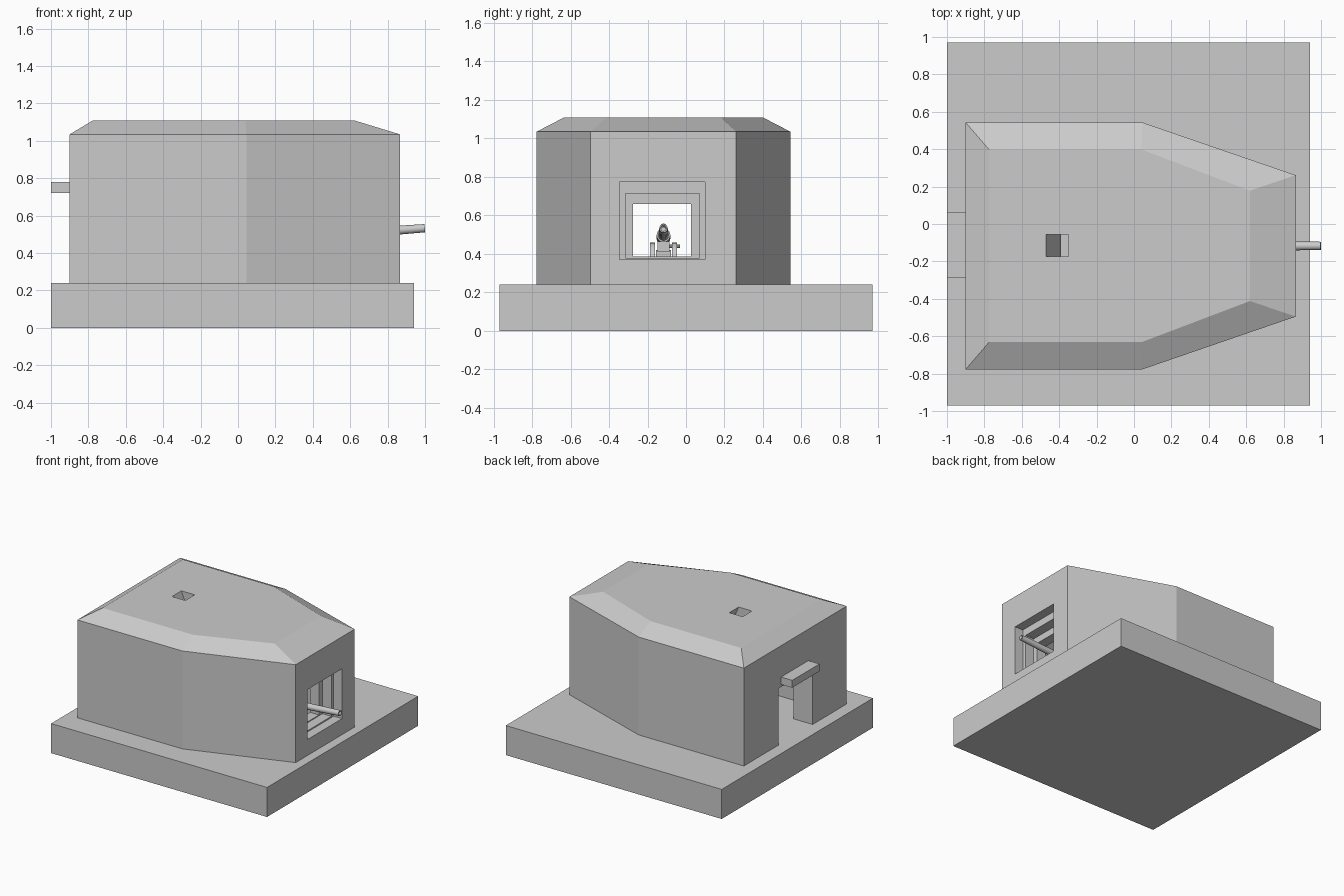
import bpy, bmesh, math
from mathutils import Vector

if "Cube" in bpy.data.objects:
    bpy.data.objects.remove(bpy.data.objects["Cube"])

YC = -0.117  # centre line of the bunker


def finish(name, bm):
    bmesh.ops.recalc_face_normals(bm, faces=bm.faces[:])
    me = bpy.data.meshes.new(name)
    bm.to_mesh(me)
    bm.free()
    ob = bpy.data.objects.new(name, me)
    bpy.context.collection.objects.link(ob)
    return ob


def loft(name, rings):
    """Closed solid through rings of equal point count."""
    bm = bmesh.new()
    vs = [[bm.verts.new(p) for p in r] for r in rings]
    n = len(vs[0])
    for a, b in zip(vs, vs[1:]):
        for i in range(n):
            j = (i + 1) % n
            bm.faces.new((a[i], a[j], b[j], b[i]))
    bm.faces.new(vs[0][::-1])
    bm.faces.new(vs[-1])
    return finish(name, bm)


def rect(x0, x1, y0, y1, z):
    return [(x0, y0, z), (x1, y0, z), (x1, y1, z), (x0, y1, z)]


def box(name, x0, x1, y0, y1, z0, z1):
    return loft(name, [rect(x0, x1, y0, y1, z0), rect(x0, x1, y0, y1, z1)])


def rod(name, p, q, r0, r1=None, seg=16):
    p, q = Vector(p), Vector(q)
    bm = bmesh.new()
    bmesh.ops.create_cone(bm, cap_ends=True, segments=seg, radius1=r0,
                          radius2=r0 if r1 is None else r1, depth=(q - p).length)
    rot = Vector((0, 0, 1)).rotation_difference(q - p).to_matrix().to_4x4()
    rot.translation = (p + q) / 2
    bm.transform(rot)
    ob = finish(name, bm)
    bpy.context.view_layer.objects.active = ob
    ob.select_set(True)
    bpy.ops.object.shade_smooth_by_angle(angle=math.radians(40))
    ob.select_set(False)
    return ob


def outline(xb, xm, xf, half_b, half_f, z):
    """Six-sided plan: square at the back, tapering to the front."""
    half = [(xb, half_b), (xm, half_b), (xf, half_f)]
    return [(x, YC + h, z) for x, h in half] + [(x, YC - h, z) for x, h in half[::-1]]


def cut(target, cutter):
    cutter.hide_render = True
    m = target.modifiers.new("cut", 'BOOLEAN')
    m.operation, m.solver, m.object = 'DIFFERENCE', 'EXACT', cutter
    bpy.context.view_layer.objects.active = target
    bpy.ops.object.modifier_apply(modifier=m.name)
    bpy.data.objects.remove(cutter)


# foundation slab
box("foundation_slab", -1, 0.94, -0.97, 0.97, 0, 0.24)

# bunker shell with bevelled roof
shell = loft("bunker_shell", [outline(-0.9, 0.045, 0.865, 0.66, 0.378, 0.24),
                              outline(-0.9, 0.045, 0.865, 0.66, 0.378, 1.035),
                              outline(-0.775, 0.04, 0.62, 0.515, 0.295, 1.11)])
# inner room
cut(shell, loft("room_cutter", [outline(-0.73, 0.015, 0.63, 0.49, 0.28, z) for z in (0.2, 0.92)]))
# doorway
cut(shell, box("door_cutter", -1.05, -0.6, -0.34, 0.1, 0.2, 0.7))
# stepped gun opening, narrowing inward
for x0, y0, y1, z0, z1 in ((0.79, -0.345, 0.10, 0.37, 0.775),
                           (0.71, -0.315, 0.07, 0.38, 0.715),
                           (0.55, -0.275, 0.025, 0.387, 0.66)):
    cut(shell, box("embrasure_cutter", x0, 0.95, y0, y1, z0, z1))
# slanted roof vent
cut(shell, loft("vent_cutter", [rect(x, x + 0.12, -0.175, -0.055, z)
                                for x, z in ((-0.36, 0.85), (-0.496, 1.17))]))

# lintel above the door
box("door_lintel", -1, -0.895, -0.285, 0.065, 0.72, 0.78)


# field gun
def axis(x):
    return (x, YC, 0.533 + (x - 0.998) * 0.075)


barrel = rod("gun_barrel", axis(0.5), axis(0.999), 0.028, 0.022)
cut(barrel, rod("bore_cutter", axis(0.9), axis(1.05), 0.014))
rod("gun_breech", axis(0.3), axis(0.52), 0.036)
rod("recoil_cylinder", (0.36, YC, 0.525), (0.6, YC, 0.543), 0.015)
box("gun_cradle", 0.32, 0.6, YC - 0.03, YC + 0.03, 0.41, 0.465)
box("gun_mount", 0.38, 0.5, YC - 0.04, YC + 0.04, 0.33, 0.42)
rod("wheel_axle", (0.44, YC - 0.075, 0.35), (0.44, YC + 0.075, 0.35), 0.015)
for s, side in ((-1, "right"), (1, "left")):
    rod(side + "_wheel", (0.44, YC + s * 0.045, 0.35), (0.44, YC + s * 0.07, 0.35), 0.11, seg=24)
    # split trail legs
    rod(side + "_trail", (0.4, YC + s * 0.025, 0.35), (0.02, YC + s * 0.09, 0.255), 0.015, seg=8)
# elevation crank
rod("elevation_crank", (0.38, YC + 0.03, 0.44), (0.38, YC + 0.085, 0.44), 0.008, seg=8)
